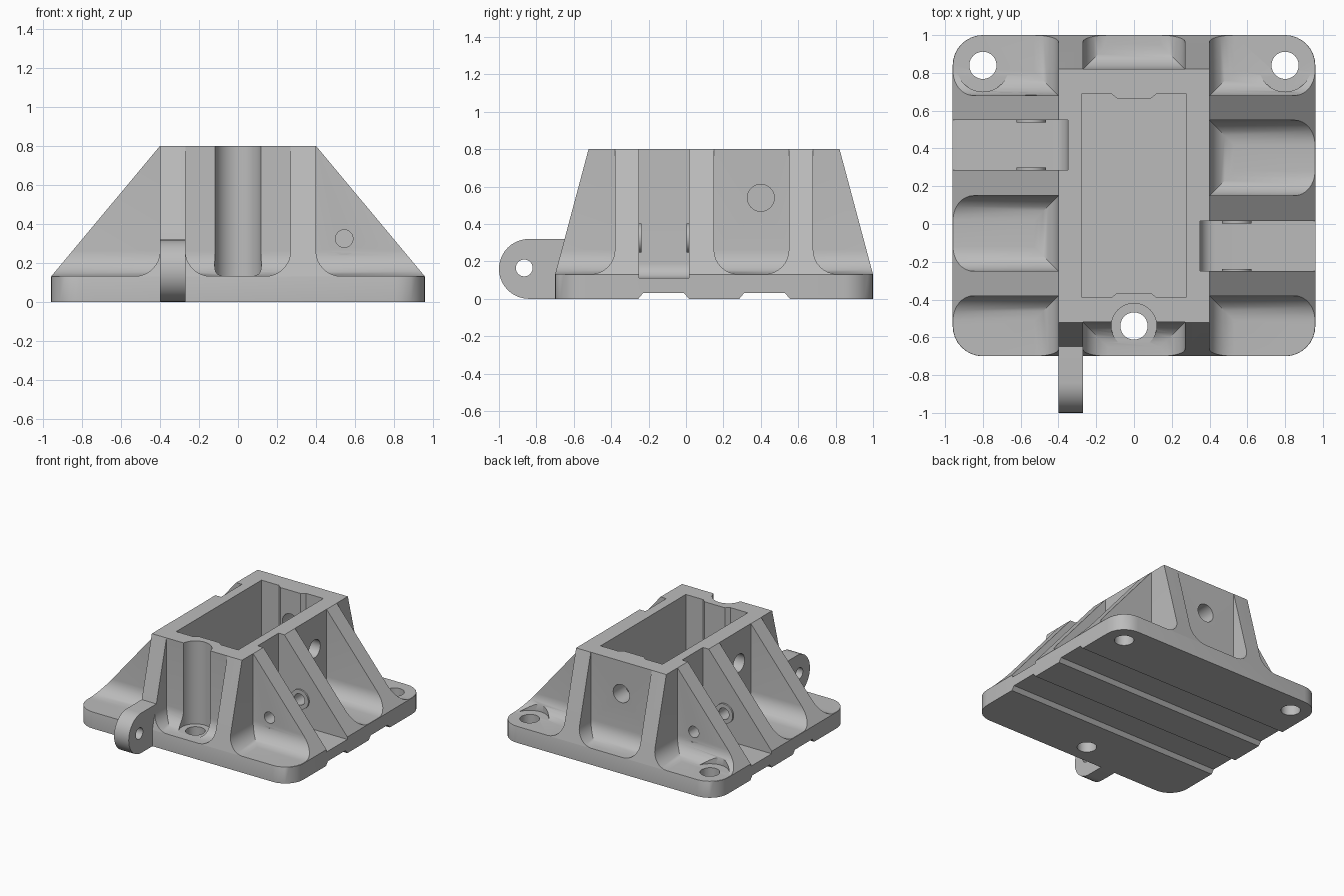
import bpy, bmesh
from math import pi, cos, sin
from mathutils import Matrix, Vector

cube = bpy.data.objects.get("Cube")
if cube:
    bpy.data.objects.remove(cube, do_unlink=True)

grey = bpy.data.materials.new("light grey")
grey.use_nodes = True
grey.diffuse_color = (0.5, 0.5, 0.5, 1)
grey.node_tree.nodes["Principled BSDF"].inputs["Base Color"].default_value = (0.5, 0.5, 0.5, 1)

FLOOR, TOP, MID_Y = 0.132, 0.8, 0.15
# Half turn about the body's own centre
HALF_TURN = Matrix.Translation((0, MID_Y, 0)) @ Matrix.Rotation(pi, 4, 'Z') @ Matrix.Translation((0, -MID_Y, 0))


def finish(bm, name):
    bmesh.ops.recalc_face_normals(bm, faces=bm.faces)
    mesh = bpy.data.meshes.new(name)
    bm.to_mesh(mesh)
    bm.free()
    mesh.materials.append(grey)
    obj = bpy.data.objects.new(name, mesh)
    bpy.context.collection.objects.link(obj)
    return obj


def box(name, lo, hi, fillet="", radius=0.13):
    """Box whose bottom edges on the listed sides are filleted."""
    bm = bmesh.new()
    bmesh.ops.create_cube(bm, size=1)
    lo, hi = Vector(lo), Vector(hi)
    for v in bm.verts:
        v.co = Vector([l + (c + 0.5) * (h - l) for c, l, h in zip(v.co, lo, hi)])
    planes = {"x-": (0, lo.x), "x+": (0, hi.x), "y-": (1, lo.y), "y+": (1, hi.y)}
    chosen = [planes[s] for s in fillet.split()]
    edges = [e for e in bm.edges if all(abs(v.co.z - lo.z) < 1e-5 for v in e.verts)
             and any(all(abs(v.co[a] - p) < 1e-5 for v in e.verts) for a, p in chosen)]
    if edges:
        bmesh.ops.bevel(bm, geom=edges, offset=radius, segments=8, profile=0.5, affect='EDGES')
    return finish(bm, name)


def prism(name, points, axis, lo, hi):
    """Extrude a closed outline along an axis (outline is yz for x, xy for z)."""
    bm = bmesh.new()
    place = (lambda p, t: (t, p[0], p[1])) if axis == "x" else (lambda p, t: (p[0], p[1], t))
    rings = [[bm.verts.new(place(p, t)) for p in points] for t in (lo, hi)]
    skin(bm, rings)
    return finish(bm, name)


def skin(bm, rings):
    n = len(rings[0])
    bm.faces.new(rings[0])
    bm.faces.new(rings[-1])
    for a, b in zip(rings, rings[1:]):
        for i in range(n):
            j = (i + 1) % n
            bm.faces.new((a[i], a[j], b[j], b[i]))


def cylinder(name, radius, start, end):
    bm = bmesh.new()
    start, end = Vector(start), Vector(end)
    d = end - start
    m = Matrix.Translation((start + end) / 2) @ d.to_track_quat('Z', 'Y').to_matrix().to_4x4()
    bmesh.ops.create_cone(bm, cap_ends=True, segments=40, radius1=radius, radius2=radius,
                          depth=d.length, matrix=m)
    return finish(bm, name)


def combine(target, tool, both=False, op='DIFFERENCE'):
    """Apply a boolean, optionally repeated after a half turn, then drop the tool."""
    for turn in ((False, True) if both else (False,)):
        if turn:
            tool.data.transform(HALF_TURN)
        mod = target.modifiers.new("shape", 'BOOLEAN')
        mod.operation, mod.solver, mod.object = op, 'EXACT', tool
        bpy.context.view_layer.objects.active = target
        bpy.ops.object.modifier_apply(modifier=mod.name)
    bpy.data.objects.remove(tool, do_unlink=True)


def rounded_rect(hx, hy, r):
    pts = []
    for k, (sx, sy) in enumerate(((1, 1), (-1, 1), (-1, -1), (1, -1))):
        for i in range(9):
            a = (k + i / 8) * pi / 2
            pts.append((sx * (hx - r) + r * cos(a), MID_Y + sy * (hy - r) + r * sin(a)))
    return pts


# Base plate rising into a tapered block
bm = bmesh.new()
levels = ((0, 0.96, 0.85, 0.16), (0.13, 0.96, 0.85, 0.16), (TOP, 0.401, 0.671, 0.004))
skin(bm, [[bm.verts.new((x, y, z)) for x, y in rounded_rect(hx, hy, r)] for z, hx, hy, r in levels])
body = finish(bm, "ribbed_housing")

# Filleted pockets that leave the ribs standing
combine(body, box("corner_pocket", (0.4, 0.68, FLOOR), (1.3, 1.3, 1), "x- y-"), True)
combine(body, box("corner_pocket", (0.4, -1.0, FLOOR), (1.3, -0.38, 1), "x- y+"), True)
combine(body, box("side_pocket", (0.4, 0.15, FLOOR), (1.3, 0.55, 1), "x- y- y+"), True)
combine(body, box("end_pocket", (-0.27, 0.82, FLOOR), (0.27, 1.3, 1), "y- x- x+"), True)
combine(body, box("side_channel", (0.35, -0.25, 0.11), (1.3, 0.015, 1), "x-", 0.08), True)

# Open well with a raised pad on each end wall
half = [(0.275, -0.39), (0.275, 0.69), (0.12, 0.69), (0.09, 0.665)]
outline = half + [(-x, y) for x, y in reversed(half)] + [(-0.12, -0.39), (-0.09, -0.365),
                                                         (0.09, -0.365), (0.12, -0.39)]
combine(body, prism("well", outline, "z", 0.14, 1))

# Shallow grooves across the underside
groove = [(-0.255, -0.1), (-0.255, 0), (-0.23, 0.03), (-0.01, 0.03), (0.015, 0), (0.015, -0.1)]
combine(body, prism("groove", groove, "x", -1.2, 1.2), True)

# Pin bosses, spot faces and pin holes through the ribs
px, pz = 0.545, 0.325
for y0, y1 in ((-0.26, -0.237), (0.002, 0.03)):
    combine(body, cylinder("boss", 0.078, (px, y0, pz), (px, y1, pz)), True, 'UNION')
for y0, y1 in ((-0.55, -0.381), (0.151, 0.3)):
    combine(body, cylinder("spot_face", 0.085, (px, y0, pz), (px, y1, pz)), True)
combine(body, cylinder("pin_hole", 0.045, (px, -0.6, pz), (px, 0.25, pz)), True)

# Cross holes into the well
combine(body, cylinder("side_hole", 0.072, (0.2, 0.4, 0.54), (0.6, 0.4, 0.54)), True)
combine(body, cylinder("back_hole", 0.072, (0, 0.55, 0.54), (0, 1.1, 0.54)))

# Mounting holes with clearance above them
for x, y, clear, height in ((-0.8, 0.84, 0.14, 0.6), (0.8, 0.84, 0.14, 0.6), (0, -0.54, 0.12, 1)):
    combine(body, cylinder("clearance", clear, (x, y, FLOOR + 0.002), (x, y, height)))
    combine(body, cylinder("mount_hole", 0.072, (x, y, -0.1), (x, y, 0.3)))

# Round-ended lug on the front
tip = [(-0.84 - 0.16 * sin(a), 0.16 + 0.16 * cos(a)) for a in (i * pi / 20 for i in range(21))]
lug = prism("front_lug", tip + [(-0.62, 0), (-0.62, 0.32)], "x", -0.4, -0.27)
combine(lug, cylinder("lug_hole", 0.045, (-0.6, -0.865, 0.165), (0, -0.865, 0.165)))

# Smooth fillets and bores, keep machined edges crisp
bpy.ops.object.select_all(action='DESELECT')
for obj in (body, lug):
    obj.select_set(True)
    bpy.context.view_layer.objects.active = obj
bpy.ops.object.shade_smooth_by_angle(angle=0.52)
